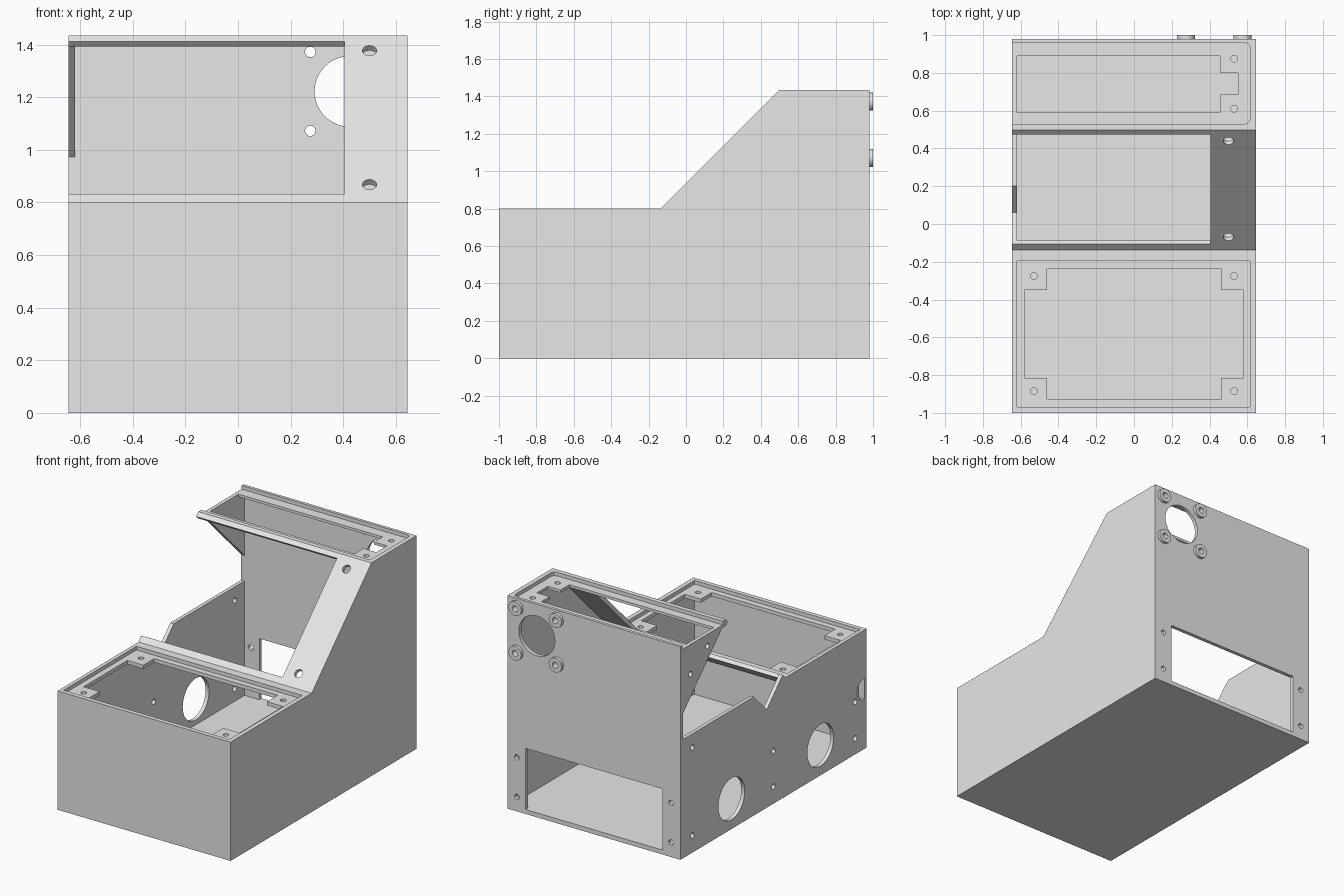
import bpy, bmesh, math
from mathutils import Vector

cube = bpy.data.objects.get("Cube")
if cube:
    bpy.data.objects.remove(cube, do_unlink=True)

grey = bpy.data.materials.new("plain grey")
grey.use_nodes = True
grey.diffuse_color = (0.8, 0.8, 0.8, 1)
grey.node_tree.nodes["Principled BSDF"].inputs["Base Color"].default_value = (0.8, 0.8, 0.8, 1)


def extrude(name, points, vector):
    """Solid made by sweeping a closed 3D outline along a vector."""
    bm = bmesh.new()
    face = bm.faces.new([bm.verts.new(p) for p in points])
    swept = bmesh.ops.extrude_face_region(bm, geom=[face])["geom"]
    verts = [v for v in swept if isinstance(v, bmesh.types.BMVert)]
    bmesh.ops.translate(bm, verts=verts, vec=vector)
    bmesh.ops.recalc_face_normals(bm, faces=bm.faces)
    mesh = bpy.data.meshes.new(name)
    bm.to_mesh(mesh)
    bm.free()
    mesh.materials.append(grey)
    obj = bpy.data.objects.new(name, mesh)
    bpy.context.collection.objects.link(obj)
    return obj


def side_prism(name, yz, x0, x1):
    return extrude(name, [(x0, y, z) for y, z in yz], (x1 - x0, 0, 0))


def top_prism(name, xy, z0, z1):
    return extrude(name, [(x, y, z0) for x, y in xy], (0, 0, z1 - z0))


def rect(a0, a1, b0, b1):
    return [(a0, b0), (a1, b0), (a1, b1), (a0, b1)]


def rod(name, center, axis, radius, half, sides=32):
    """Cylinder centred on a point, running along an axis."""
    axis = Vector(axis).normalized()
    u = axis.orthogonal().normalized()
    v = axis.cross(u)
    start = Vector(center) - axis * half
    ring = [start + radius * (u * math.cos(t) + v * math.sin(t))
            for t in (2 * math.pi * i / sides for i in range(sides))]
    return extrude(name, ring, axis * half * 2)


def carve(obj, tools):
    """Cut all tools out of an object and keep the result."""
    for tool in tools:
        tool.hide_render = True
        mod = obj.modifiers.new("cut", 'BOOLEAN')
        mod.operation = 'DIFFERENCE'
        mod.solver = 'EXACT'
        mod.object = tool
    graph = bpy.context.evaluated_depsgraph_get()
    mesh = bpy.data.meshes.new_from_object(obj.evaluated_get(graph))
    obj.modifiers.clear()
    obj.data = mesh
    mesh.materials.clear()
    mesh.materials.append(grey)


W, IN = 0.645, 0.62          # outer and inner half widths
LOW, HIGH = 0.80, 1.435      # heights of the two decks

# Housing: stepped profile with a 45 degree slope
housing = side_prism("housing", [(-1, 0), (-1, LOW), (-.137, LOW), (.498, HIGH),
                                 (.98, HIGH), (.98, 0)], -W, W)
cuts = []

# Hollow interior
cuts.append(side_prism("cavity", [(-.975, .03), (-.975, .75), (-.149, .75),
                                  (.493, 1.392), (.955, 1.392), (.955, .03)], -IN, IN))

# Sloped opening, open toward one side
cuts.append(side_prism("slope_opening", [(-.204, .93), (.375, 1.511),
                                         (.496, 1.39), (-.083, .809)], -.8, .405))

# Cut-away of the open side wall
cuts.append(side_prism("side_opening", [(-.15, .873), (.062, .661), (.201, .80), (.955, .80),
                                        (.955, .973), (.536, 1.392), (.494, 1.392),
                                        (.40, 1.486)], -.8, -IN))

# Upper deck: slide-in lid recess and stepped opening below it
cuts.append(top_prism("upper_recess", [(-.8, .53), (.59, .53), (.607, .538), (.615, .555),
                                       (.615, .935), (.607, .952), (.59, .96), (-.8, .96)],
                      1.41, 1.6))
cuts.append(top_prism("upper_opening", [(-IN, .59), (.455, .59), (.455, .685), (.55, .685),
                                        (.55, .80), (.455, .80), (.455, .89), (-IN, .89)],
                      1.38, 1.5))

# Lower deck: lid recess and opening with four corner tabs
cuts.append(top_prism("lower_recess", rect(-IN, .615, -.97, -.195), .775, .9))
cuts.append(top_prism("lower_opening", [
    (-.46, -.93), (.46, -.93), (.46, -.815), (.58, -.815), (.58, -.35), (.46, -.35),
    (.46, -.235), (-.46, -.235), (-.46, -.35), (-.58, -.35), (-.58, -.815), (-.46, -.815)],
    .70, .85))

# Screw holes in both decks
for x, y, z in [(s * .53, y, .76) for s in (-1, 1) for y in (-.885, -.275)] + \
               [(.53, y, 1.4) for y in (.61, .875)]:
    cuts.append(rod("deck_hole", (x, y, z), (0, 0, 1), .018, .05, 20))

# Holes in the sloped panel
for z in (.868, 1.377):
    cuts.append(rod("slope_hole", (.5, z - .937, z), (0, -1, 1), .027, .08))

# Back wall: window, side screw holes, round port
cuts.append(extrude("back_window", [(x, .9, z) for x, z in rect(-.51, .51, .03, .442)],
                    (0, .2, 0)))
for x in (-.575, .575):
    for z in (.098, .364):
        cuts.append(rod("back_hole", (x, .97, z), (0, 1, 0), .018, .06, 20))
cuts.append(rod("back_port", (.425, .97, 1.222), (0, 1, 0), .134, .06, 48))

# Open side wall: round ports, screw holes, half port against the front wall
for y in (-.51, .437):
    cuts.append(rod("side_port", (-.63, y, .203), (1, 0, 0), .14, .06, 48))
for y, z in [(.852, .708), (.852, .115), (-.01, .355), (-.01, .115), (-.88, .353),
             (-.88, .108), (.693, 1.33), (.874, 1.21)]:
    cuts.append(rod("side_hole", (-.63, y, z), (1, 0, 0), .018, .06, 20))
arc = [math.radians(-95 + 190 * i / 20) for i in range(21)]
cuts.append(side_prism("half_port", [(-.97 + .07 * math.cos(t), .405 + .07 * math.sin(t))
                                     for t in arc], -.8, -.6))

# Raised bosses around the round port, drilled through the wall
bosses, drills = [], []
for x in (.275, .575):
    for z in (1.072, 1.372):
        bosses.append(rod("port_boss", (x, .985, z), (0, 1, 0), .048, .015))
        drills.append(rod("boss_drill", (x, .97, z), (0, 1, 0), .02, .06, 24))

carve(housing, cuts + drills)
for boss, drill in zip(bosses, drills):
    carve(boss, [drill])
for tool in cuts + drills:
    bpy.data.objects.remove(tool, do_unlink=True)

# Crisp edges, smooth round holes
bpy.ops.object.select_all(action='DESELECT')
for obj in [housing] + bosses:
    obj.select_set(True)
bpy.context.view_layer.objects.active = housing
bpy.ops.object.shade_smooth_by_angle(angle=math.radians(25))
